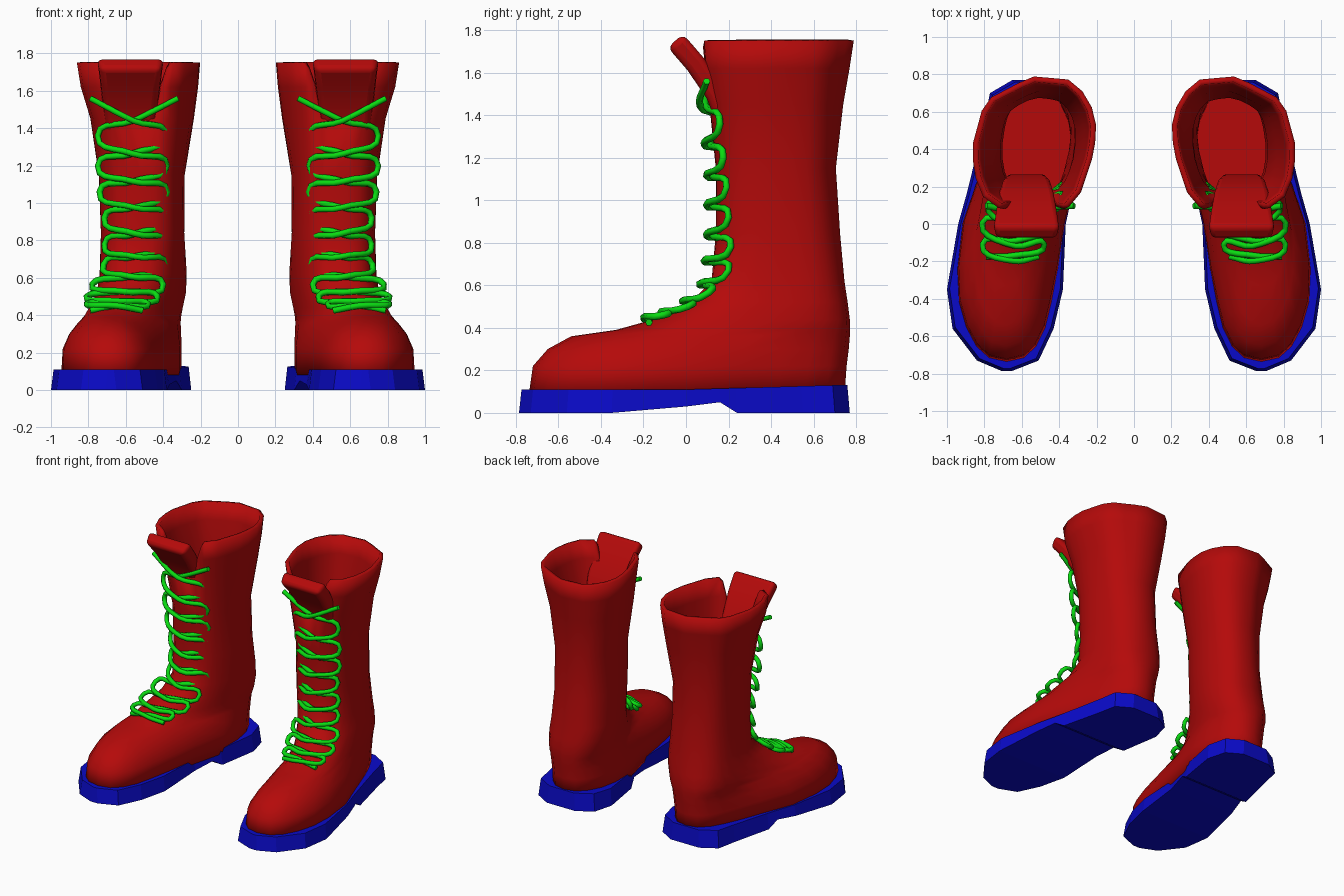
import bpy, bmesh, math
from mathutils import Vector

if "Cube" in bpy.data.objects:
    bpy.data.objects.remove(bpy.data.objects["Cube"])


def material(name, rgb):
    m = bpy.data.materials.new(name)
    m.diffuse_color = (*rgb, 1)
    m.use_nodes = True
    m.node_tree.nodes["Principled BSDF"].inputs["Base Color"].default_value = m.diffuse_color
    return m


RED = material("red_leather", (0.46, 0.003, 0.003))
BLUE = material("blue_rubber", (0.003, 0.003, 0.58))
GREEN = material("green_lace", (0.003, 0.72, 0.006))


def interp(table, v):
    """Linear lookup in (key, value) pairs with rising keys."""
    if v <= table[0][0]:
        return table[0][1]
    for (a, p), (b, q) in zip(table, table[1:]):
        if v <= b:
            return p + (q - p) * (v - a) / (b - a)
    return table[-1][1]


def loft(name, rings, mat, caps=True, skip=lambda r, i: False):
    """Skin closed rings; the mirror modifier makes the other boot."""
    bm = bmesh.new()
    vs = [[bm.verts.new(p) for p in ring] for ring in rings]
    n = len(vs[0])
    for r in range(len(vs) - 1):
        for i in range(n):
            j = (i + 1) % n
            if not skip(r, i):
                bm.faces.new((vs[r][i], vs[r][j], vs[r + 1][j], vs[r + 1][i]))
    if caps:
        bm.faces.new(vs[0][::-1])
        bm.faces.new(vs[-1])
        bmesh.ops.recalc_face_normals(bm, faces=bm.faces)
    loose = [v for v in bm.verts if not v.link_faces]
    bmesh.ops.delete(bm, geom=loose, context='VERTS')
    me = bpy.data.meshes.new(name)
    bm.to_mesh(me)
    bm.free()
    me.materials.append(mat)
    ob = bpy.data.objects.new(name, me)
    bpy.context.collection.objects.link(ob)
    return ob


def mirror(ob):
    ob.modifiers.new("other_boot", 'MIRROR').use_mirror_merge = False


def smooth(ob, angle):
    bpy.context.view_layer.objects.active = ob
    ob.select_set(True)
    bpy.ops.object.shade_smooth_by_angle(angle=math.radians(angle))
    ob.select_set(False)


# Leather upper: z, front y, back y, heel half width, toe half width, foot bend, centre x, collar shape
LEVELS = [
    (0.08, -0.74, 0.745, 0.262, 0.285, 1.0, 0.535, 0),
    (0.22, -0.72, 0.755, 0.262, 0.275, 1.0, 0.535, 0),
    (0.30, -0.65, 0.765, 0.265, 0.23, 1.0, 0.535, 0),
    (0.36, -0.54, 0.77, 0.27, 0.170, 1.0, 0.535, 0),
    (0.39, -0.33, 0.77, 0.27, 0.165, 1.0, 0.535, 0),
    (0.44, -0.15, 0.77, 0.27, 0.175, 1.0, 0.53, 0),
    (0.52, 0.02, 0.76, 0.265, 0.19, 0.8, 0.52, 0.1),
    (0.62, 0.12, 0.745, 0.25, 0.21, 0.5, 0.51, 0.2),
    (0.84, 0.14, 0.725, 0.225, 0.225, 0.2, 0.51, 0.4),
    (1.15, 0.14, 0.705, 0.235, 0.23, 0.1, 0.515, 0.5),
    (1.45, 0.11, 0.74, 0.285, 0.275, 0.1, 0.515, 0.8),
    (1.62, 0.09, 0.77, 0.32, 0.315, 0.1, 0.53, 1),
    (1.75, 0.08, 0.79, 0.335, 0.335, 0.0, 0.535, 1),
]
FOOT_LINE = [(-0.8, 0.68), (-0.35, 0.69), (0, 0.645), (0.2, 0.58), (0.5, 0.525), (0.75, 0.52)]
# Unit outline of the angular collar, counter-clockwise
COLLAR = [(1, -0.1), (0.79, 0.63), (0.04, 1), (-0.67, 0.94), (-1, 0.41), (-0.97, -0.13),
          (-0.7, -0.89), (-0.5, -1), (0.5, -1), (0.73, -0.94), (0.91, -0.66)]
N = 24
FRONT = 3 * N // 4


def spow(v, p=0.82):
    return math.copysign(abs(v) ** p, v)


def collar_point(a):
    """Where a ray at angle a leaves the collar outline."""
    dx, dy = math.cos(a), math.sin(a)
    for (x1, y1), (x2, y2) in zip(COLLAR, COLLAR[1:] + COLLAR[:1]):
        c1, c2 = dx * y1 - dy * x1, dx * y2 - dy * x2
        if c1 <= 0 < c2:
            f = c1 / (c1 - c2)
            return x1 + (x2 - x1) * f, y1 + (y2 - y1) * f
    return dx, dy


rings = []
for k, (z, yf, yb, hb, hf, bend, cx, shape) in enumerate(LEVELS):
    ring = []
    for i in range(N):
        a = 2 * math.pi * i / N
        pu, pv = collar_point(a)
        u = spow(math.cos(a)) * (1 - shape) + pu * shape
        v = spow(math.sin(a)) * (1 - shape) + pv * shape
        y = (yf + yb) / 2 + (yb - yf) / 2 * v
        t = (yb - y) / (yb - yf)
        off = (hb + (hf - hb) * t) * u
        zz = z
        if k >= 11 and abs(i - FRONT) == 1:      # spread the collar flaps
            off *= 1.5 + 0.3 * (k - 11)
            zz -= 0.03 * (k - 11)
        x = cx + (interp(FOOT_LINE, y) - 0.535) * bend + off
        ring.append((x, y, zz))
    rings.append(ring)
upper = loft("boot_upper", rings, RED, caps=False,
             skip=lambda r, i: r >= 10 and i in (FRONT - 1, FRONT))
wall = upper.modifiers.new("leather_thickness", 'SOLIDIFY')
wall.thickness = 0.03
wall.offset = -1
mirror(upper)
smooth(upper, 50)

# Insole closing the inside of the foot
floor = [[(0.6 + (x - 0.6) * 0.96, y * 0.97, z) for x, y, _ in rings[0]] for z in (0.132, 0.14)]
mirror(loft("boot_insole", floor, RED))

# Tongue: y, z, half width, leaning forward out of the collar
TONGUE = [(0.22, 1.10, 0.11), (0.20, 1.35, 0.13), (0.14, 1.50, 0.15),
          (0.045, 1.64, 0.168), (-0.05, 1.75, 0.182)]
rings = []
for k, (y, z, w) in enumerate(TONGUE):
    a, b = TONGUE[max(k - 1, 0)], TONGUE[min(k + 1, len(TONGUE) - 1)]
    d = Vector((0, b[0] - a[0], b[1] - a[1])).normalized()
    nrm = Vector((0, d.z, -d.y)) * 0.048
    c = Vector((0.575, y, z))
    side = Vector((w, 0, 0))
    rings.append([c - side + nrm, c - side * 0.9 - nrm, c + side * 0.9 - nrm, c + side + nrm])
tongue = loft("boot_tongue", rings, RED)
bev = tongue.modifiers.new("soft_edges", 'BEVEL')
bev.width = 0.03
bev.segments = 3
mirror(tongue)
smooth(tongue, 60)

# Sole with raised arch and heel: y, inner x, outer x, bottom z
SOLE = [(-0.785, 0.65, 0.71, 0), (-0.73, 0.51, 0.84, 0), (-0.56, 0.43, 0.97, 0),
        (-0.35, 0.38, 1.0, 0), (0.0, 0.365, 0.94, 0.03), (0.16, 0.33, 0.895, 0.05),
        (0.24, 0.30, 0.875, 0), (0.55, 0.25, 0.80, 0), (0.70, 0.29, 0.77, 0),
        (0.77, 0.41, 0.65, 0)]
rings = []
for y, xi, xo, zb in SOLE:
    zt = 0.11 + 0.02 * max(0, min(1, y / 0.7))
    yt = y * 0.985
    rings.append([(xi, y, zb), (xo, y, zb), (xo - 0.014, yt, zt), (xi + 0.014, yt, zt)])
sole = loft("boot_sole", rings, BLUE)
mirror(sole)

# Laces: two crossing strands per boot, z / centre x / half width / end y offset at each turn
TURNS = [(1.56, 0.555, 0.235, 0.0), (1.36, 0.565, 0.185, 0.04), (1.20, 0.565, 0.185, 0.04),
         (1.06, 0.56, 0.18, 0.05), (0.92, 0.55, 0.165, 0.06), (0.78, 0.55, 0.165, 0.075),
         (0.67, 0.555, 0.165, 0.075), (0.565, 0.59, 0.19, 0.04), (0.50, 0.62, 0.19, 0.03),
         (0.46, 0.645, 0.165, 0.0), (0.425, 0.65, 0.14, 0.03)]
FRONT_LINE = [(l[0], l[1]) for l in LEVELS]
for boot in (-1, 1):
    for strand in (-1, 1):
        pts = []
        side = strand
        for k, (z, cx, w, dy) in enumerate(TURNS):
            y = interp(FRONT_LINE, z)
            pts.append((boot * (cx + side * w), y + dy, z))
            if k + 1 < len(TURNS):
                z2, cx2 = TURNS[k + 1][:2]
                zm = z + (z2 - z) * 0.6
                ym = interp(FRONT_LINE, zm) - 0.03 - 0.014 * side
                pts.append((boot * (cx + cx2) / 2, ym, zm + 0.012 * (z < 0.5)))
            side = -side
        cu = bpy.data.curves.new("lace", 'CURVE')
        cu.dimensions = '3D'
        cu.resolution_u = 5
        cu.bevel_depth = 0.017
        cu.bevel_resolution = 1
        cu.use_fill_caps = True
        sp = cu.splines.new('BEZIER')
        sp.bezier_points.add(len(pts) - 1)
        for bp, p in zip(sp.bezier_points, pts):
            bp.co = p
            bp.handle_left_type = bp.handle_right_type = 'AUTO'
        cu.materials.append(GREEN)
        bpy.context.collection.objects.link(bpy.data.objects.new("lace", cu))
